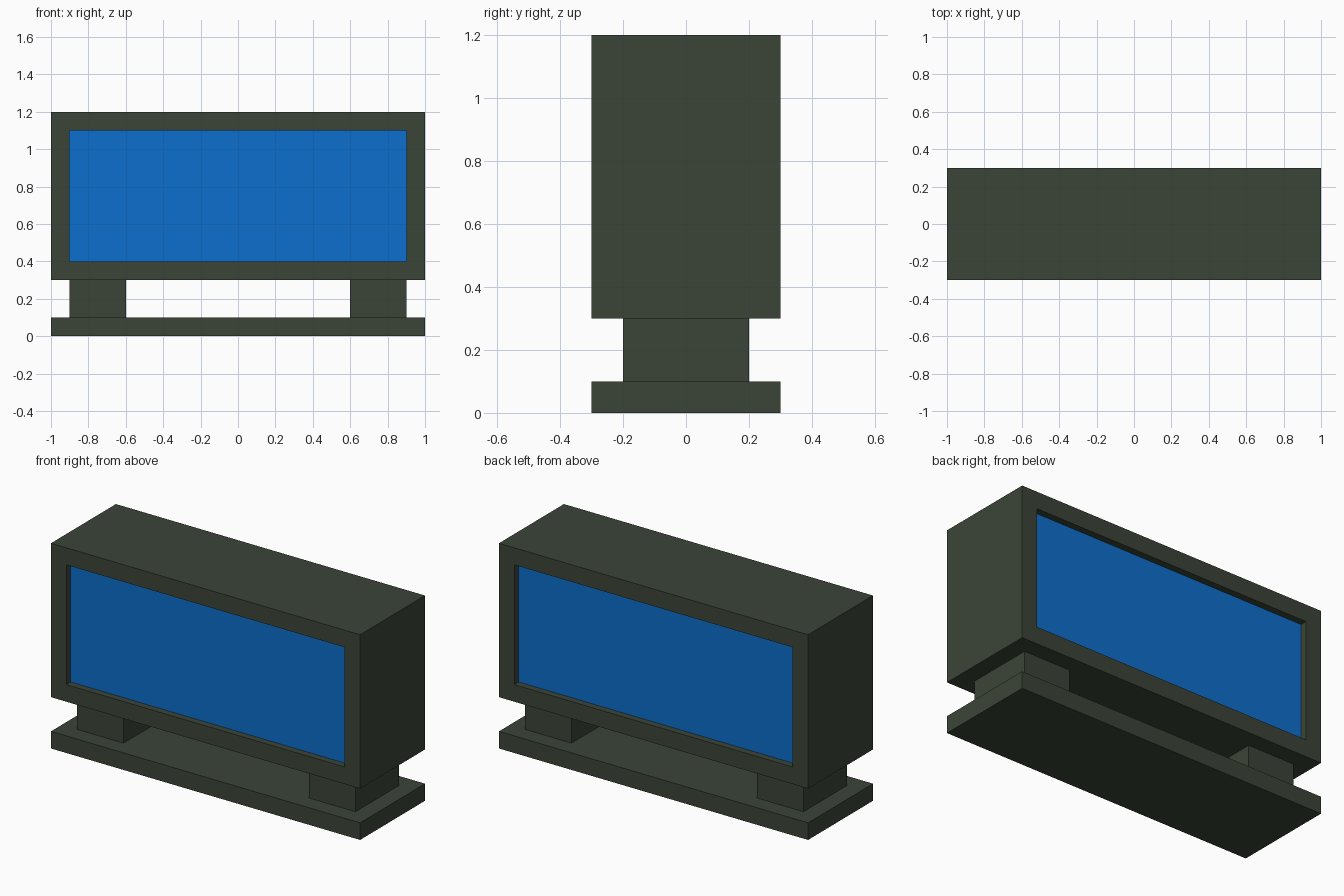
import bpy
import bmesh
from mathutils import Matrix, Vector

cube = bpy.data.objects.get("Cube")
if cube:
    bpy.data.objects.remove(cube, do_unlink=True)


def make_material(name, color):
    mat = bpy.data.materials.new(name)
    mat.use_nodes = True
    mat.diffuse_color = color
    mat.node_tree.nodes["Principled BSDF"].inputs["Base Color"].default_value = color
    return mat


casing = make_material("dark_olive_casing", (0.044, 0.058, 0.040, 1))
screen = make_material("blue_screen", (0.004, 0.156, 0.610, 1))

BEZEL = 0.10    # frame width around each screen
RECESS = 0.04   # depth of each screen behind the frame


def make_box(name, center, size, screens=False):
    """Box; with screens, its front and back get a recessed blue panel."""
    bm = bmesh.new()
    bmesh.ops.create_cube(bm, size=1, matrix=Matrix.Translation(center) @ Matrix.Diagonal((*size, 1)))
    if screens:
        bm.normal_update()
        for face in [f for f in bm.faces if abs(f.normal.y) > 0.9]:
            inward = -face.normal.copy()
            bmesh.ops.inset_individual(bm, faces=[face], thickness=BEZEL, use_even_offset=True)
            panel = bmesh.ops.extrude_discrete_faces(bm, faces=[face])["faces"][0]
            bmesh.ops.translate(bm, verts=panel.verts, vec=inward * RECESS)
            panel.material_index = 1
    mesh = bpy.data.meshes.new(name)
    bm.to_mesh(mesh)
    bm.free()
    mesh.materials.append(casing)
    if screens:
        mesh.materials.append(screen)
    obj = bpy.data.objects.new(name, mesh)
    bpy.context.collection.objects.link(obj)
    return obj


# Base plate, two support blocks and the double-sided display
make_box("base_plate", Vector((0, 0, 0.05)), (2, 0.6, 0.1))
for side, sign in (("left", 1), ("right", -1)):
    make_box(side + "_support", Vector((sign * 0.75, 0, 0.2)), (0.3, 0.4, 0.2))
make_box("display_cabinet", Vector((0, 0, 0.75)), (2, 0.6, 0.9), screens=True)
